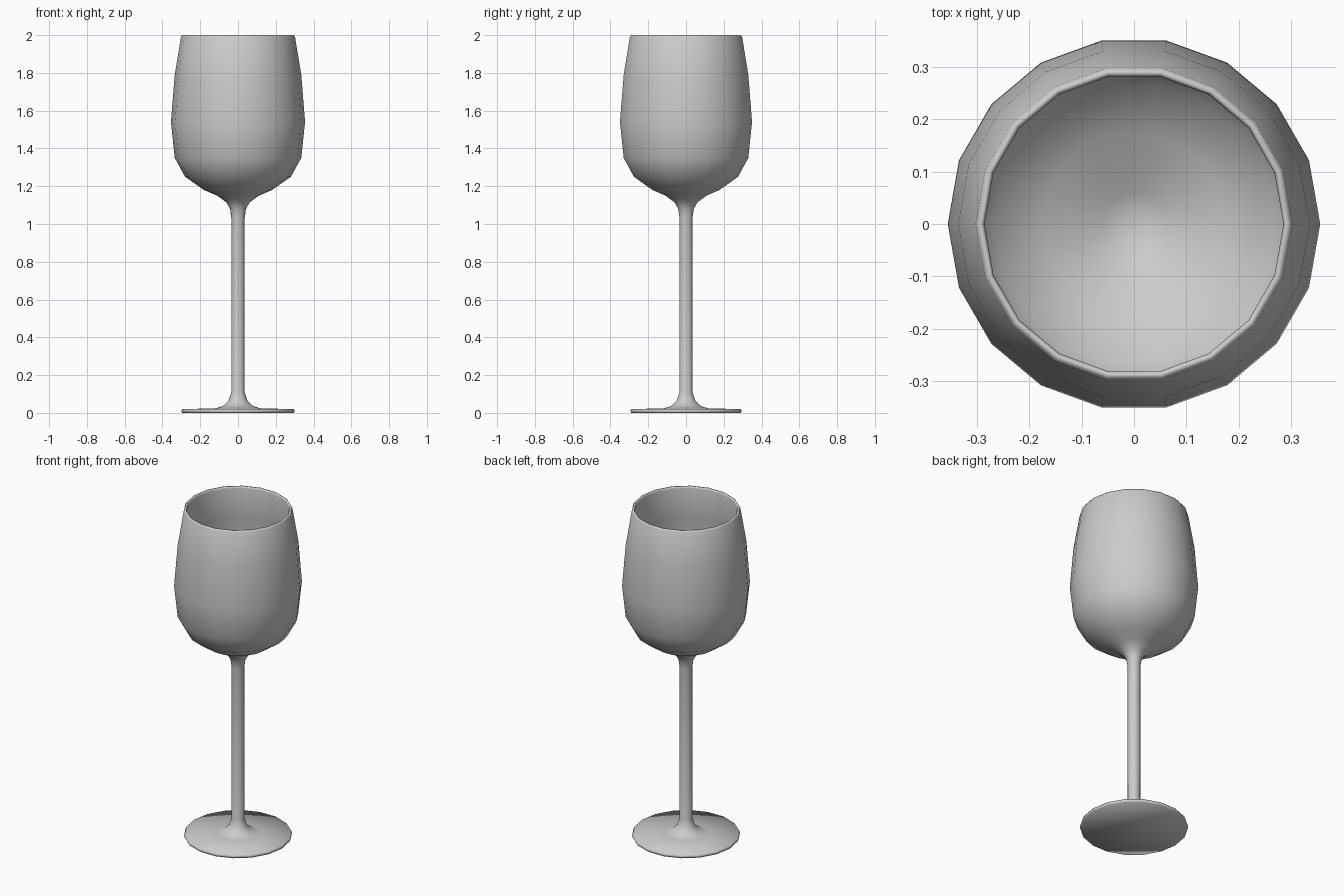
import bpy
import bmesh
import math
from mathutils import Vector

cube = bpy.data.objects.get("Cube")
if cube:
    bpy.data.objects.remove(cube, do_unlink=True)

SIDES = 18

# Half profile sections as (radius, height), from under the foot to inside the bowl
foot = [(0, 0), (0.295, 0), (0.3, 0.01), (0.295, 0.02), (0.12, 0.024), (0.08, 0.036), (0.05, 0.065)]
stem = [(0.035, 0.11), (0.035, 1.03)]
bowl_outside = [(0.042, 1.08), (0.062, 1.115), (0.11, 1.15), (0.18, 1.18), (0.28, 1.25),
                (0.335, 1.35), (0.355, 1.54), (0.335, 1.79), (0.302, 1.99)]
rim = [(0.296, 2.0), (0.289, 2.0)]
bowl_inside = [(0.285, 1.99), (0.32, 1.79), (0.34, 1.54), (0.32, 1.355), (0.27, 1.265),
               (0.175, 1.2), (0.1, 1.168), (0.06, 1.143), (0, 1.125)]

# Single clear grey glass colour
glass = bpy.data.materials.new("grey_glass")
glass.use_nodes = True
colour = (0.6, 0.6, 0.6, 1)
glass.diffuse_color = colour
glass.node_tree.nodes["Principled BSDF"].inputs["Base Color"].default_value = colour


def lathe(name, profile, material):
    """Turn a half profile around the z axis into one smooth object."""
    bm = bmesh.new()
    verts = [bm.verts.new((r, 0, z)) for r, z in profile]
    edges = [bm.edges.new(pair) for pair in zip(verts, verts[1:])]
    bmesh.ops.spin(bm, geom=verts + edges, cent=Vector(), axis=Vector((0, 0, 1)),
                   angle=math.tau, steps=SIDES, use_duplicate=False)
    bmesh.ops.remove_doubles(bm, verts=bm.verts, dist=0.0005)
    bmesh.ops.recalc_face_normals(bm, faces=bm.faces)
    for face in bm.faces:
        face.smooth = True
    mesh = bpy.data.meshes.new(name)
    bm.to_mesh(mesh)
    bm.free()
    mesh.materials.append(material)
    obj = bpy.data.objects.new(name, mesh)
    bpy.context.collection.objects.link(obj)
    return obj


# Foot, stem and bowl are turned as one continuous wall
lathe("wine_glass", foot + stem + bowl_outside + rim + bowl_inside, glass)
